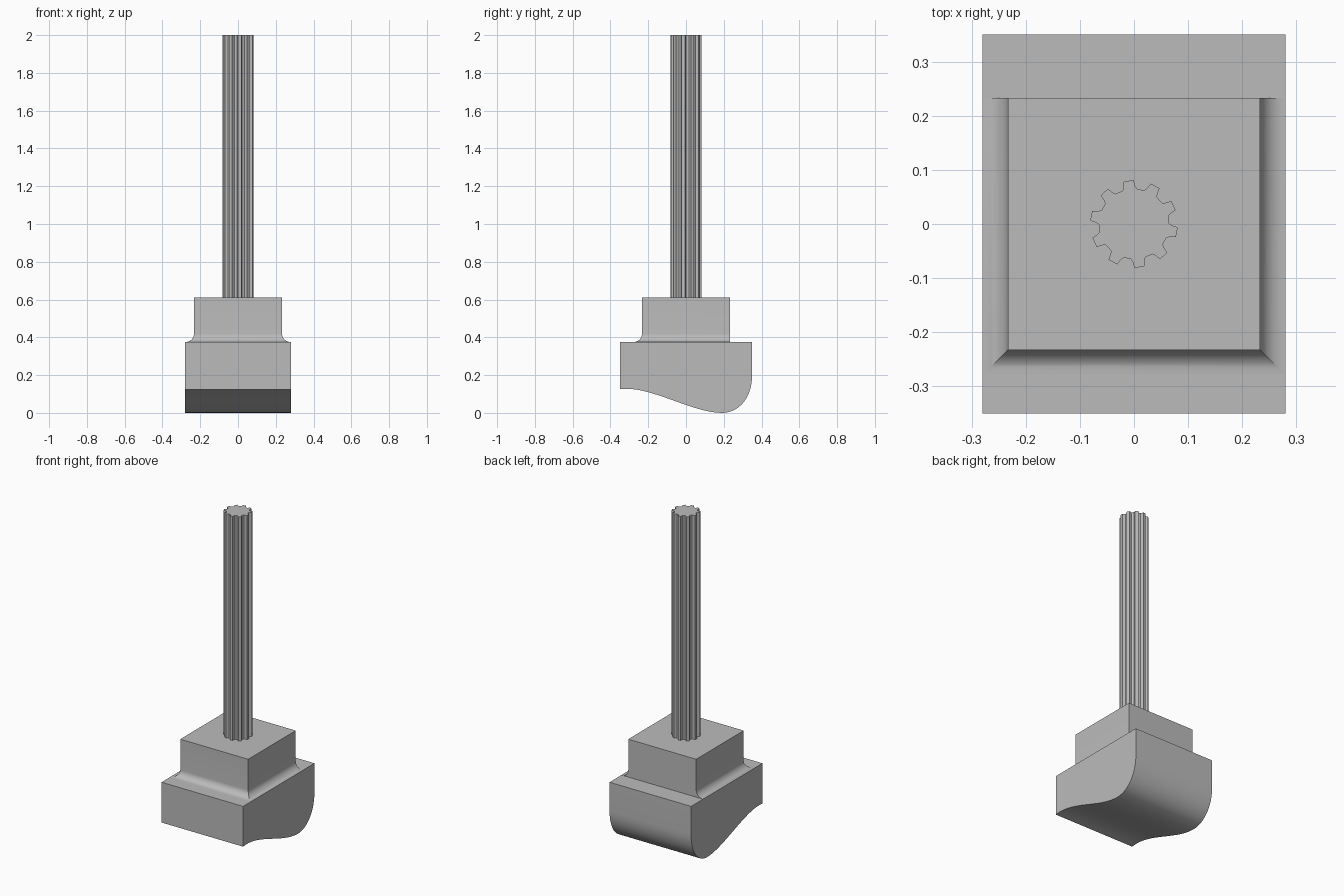
import bpy
from math import sin, cos, pi, radians
from mathutils import Vector
from mathutils.geometry import interpolate_bezier

cube = bpy.data.objects.get("Cube")
if cube:
    bpy.data.objects.remove(cube)

grey = bpy.data.materials.new("plain grey")
grey.use_nodes = True
colour = (0.5, 0.5, 0.5, 1)
grey.diffuse_color = colour
grey.node_tree.nodes["Principled BSDF"].inputs["Base Color"].default_value = colour


def loft(name, rings, cap_start=True):
    """Skin a stack of equal-length rings and cap the ends."""
    n = len(rings[0])
    verts = [p for ring in rings for p in ring]
    faces = [(k * n + i, k * n + (i + 1) % n, (k + 1) * n + (i + 1) % n, (k + 1) * n + i)
             for k in range(len(rings) - 1) for i in range(n)]
    faces.append(tuple(range(len(verts) - n, len(verts))))
    if cap_start:
        faces.append(tuple(reversed(range(n))))
    mesh = bpy.data.meshes.new(name)
    mesh.from_pydata(verts, [], faces)
    mesh.materials.append(grey)
    obj = bpy.data.objects.new(name, mesh)
    bpy.context.collection.objects.link(obj)
    bpy.ops.object.select_all(action="DESELECT")
    obj.select_set(True)
    bpy.context.view_layer.objects.active = obj
    bpy.ops.object.shade_smooth_by_angle(angle=radians(30))
    return obj


def bezier(*points, steps=16):
    return interpolate_bezier(*[Vector((0, y, z)) for y, z in points], steps)


# Base block: side profile with a swept underside, extruded across x
half_width, shoulder = 0.28, 0.375
underside = bezier((-0.35, 0.125), (-0.2, 0.15), (0.03, 0), (0.19, 0))
heel = bezier((0.19, 0), (0.28, 0), (0.35, 0.08), (0.35, 0.2))
profile = underside + heel[1:] + [Vector((0, 0.35, shoulder)), Vector((0, -0.35, shoulder))]
loft("base_block", [[(x, p.y, p.z) for p in profile] for x in (-half_width, half_width)])

# Collar: square block with a fillet at the foot on the front and both sides
half, fillet, collar_top = 0.233, 0.045, 0.61


def collar_ring(flare, z):
    w = half + flare
    return [(-w, -w, z), (w, -w, z), (w, half, z), (-w, half, z)]


steps = 10
rings = [collar_ring(fillet * (1 - sin(t)), shoulder + fillet * (1 - cos(t)))
         for t in (k * pi / 2 / steps for k in range(steps + 1))]
loft("collar", rings + [collar_ring(0, collar_top)], cap_start=False)

# Splined shaft: ten teeth with flat crowns and rounded valleys
teeth, crown, root, pitch = 10, 0.081, 0.065, 36
tooth = [(-9, 0.07), (-6.5, crown), (6.5, crown), (9, 0.07), (12, root), (24, root)]
section = []
for k in range(teeth):
    for offset, r in tooth:
        a = radians(97 + k * pitch + offset)
        section.append((r * cos(a), r * sin(a)))
loft("splined_shaft", [[(x, y, z) for x, y in section] for z in (collar_top, 2)], cap_start=False)
